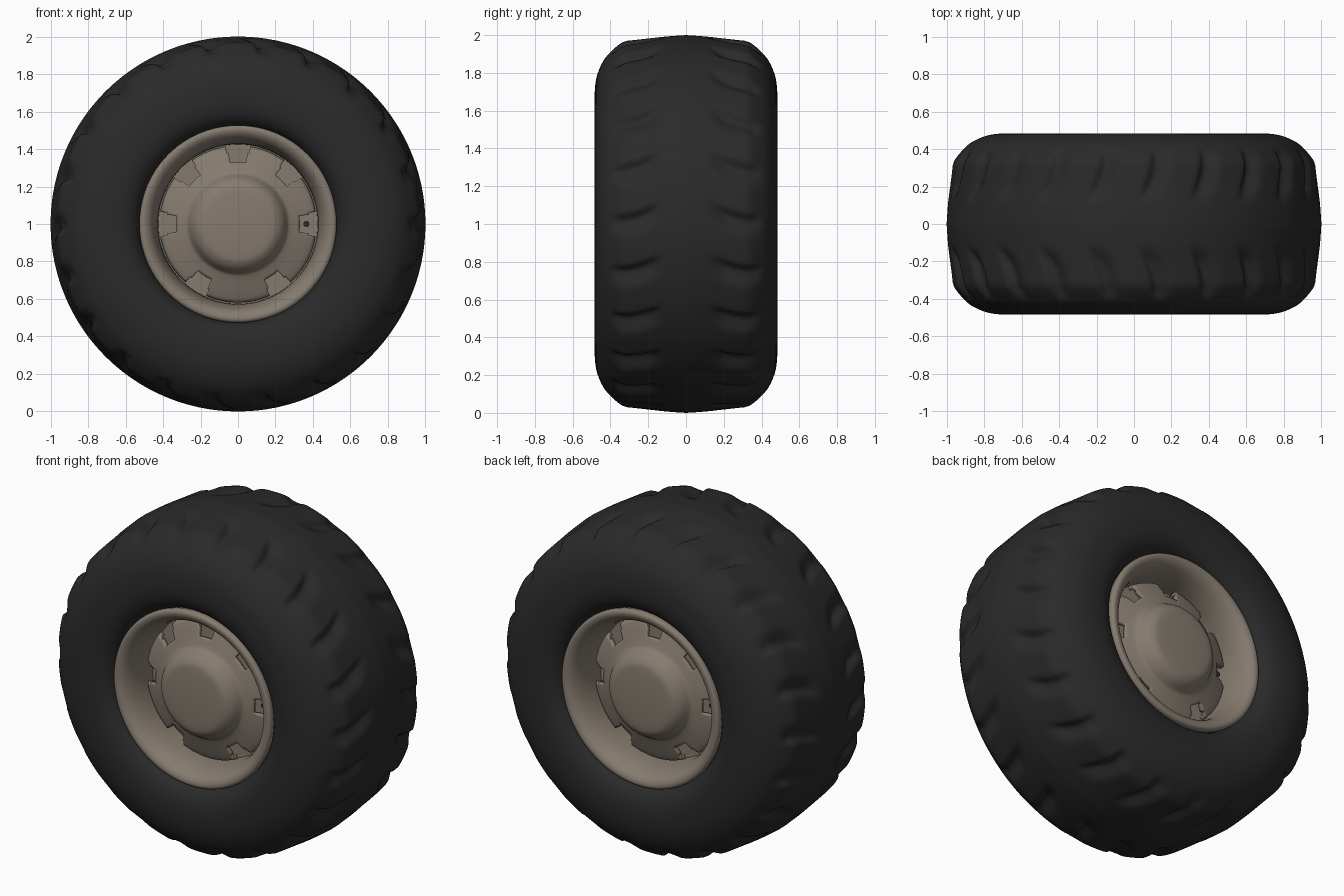
import bpy, bmesh, math
from mathutils import Vector

cube = bpy.data.objects.get("Cube")
if cube:
    bpy.data.objects.remove(cube, do_unlink=True)


def material(name, color, rough):
    m = bpy.data.materials.new(name)
    m.use_nodes = True
    m.diffuse_color = (*color, 1)
    bsdf = m.node_tree.nodes["Principled BSDF"]
    bsdf.inputs["Base Color"].default_value = (*color, 1)
    bsdf.inputs["Roughness"].default_value = rough
    return m


rubber = material("dark rubber", (0.023, 0.023, 0.023), 0.8)
metal = material("taupe metal", (0.235, 0.198, 0.16), 0.6)


def step(a, b, x):
    t = min(1, max(0, (x - a) / (b - a)))
    return t * t * (3 - 2 * t)


def curve(points, n):
    """Smooth a (radius, depth) profile through its points."""
    p = [Vector(q) for q in points]
    p = [2 * p[0] - p[1]] + p + [2 * p[-1] - p[-2]]
    out = []
    for a, b, c, d in zip(p, p[1:], p[2:], p[3:]):
        for i in range(n):
            t = i / n
            out.append(0.5 * (2 * b + (c - a) * t + (2 * a - 5 * b + 4 * c - d) * t ** 2
                              + (3 * b - a - 3 * c + d) * t ** 3))
    return out + [p[-2]]


def both_sides(half):
    """Mirror a profile that starts on the centre plane."""
    return [Vector((r, -d)) for r, d in reversed(half[1:])] + list(half)


def revolve(name, profile, segments, mat, closed=False, radius=None, skip=None, angle=40):
    """Turn a profile around the wheel axle, which lies along y."""
    bm = bmesh.new()
    rings = []
    for i in range(segments):
        a = 2 * math.pi * i / segments
        ring = []
        for r, y in profile:
            rr = radius(r, y, a) if radius else r
            ring.append(bm.verts.new((rr * math.cos(a), y, 1 + rr * math.sin(a))))
        rings.append(ring)
    n = len(profile)
    for i in range(segments):
        one, two = rings[i], rings[(i + 1) % segments]
        for j in range(n if closed else n - 1):
            k = (j + 1) % n
            mid = (profile[j][0] + profile[k][0]) / 2
            if skip and skip(mid, 360 * (i + 0.5) / segments):
                continue
            bm.faces.new((one[j], one[k], two[k], two[j]))
    bmesh.ops.remove_doubles(bm, verts=bm.verts, dist=0.0001)
    bmesh.ops.recalc_face_normals(bm, faces=bm.faces)
    mesh = bpy.data.meshes.new(name)
    bm.to_mesh(mesh)
    bm.free()
    mesh.materials.append(mat)
    obj = bpy.data.objects.new(name, mesh)
    bpy.context.collection.objects.link(obj)
    bpy.ops.object.select_all(action="DESELECT")
    obj.select_set(True)
    bpy.context.view_layer.objects.active = obj
    bpy.ops.object.shade_smooth_by_angle(angle=math.radians(angle))
    return obj


# Tyre with curved lug grooves sunk into both shoulders
LUGS = 22


def tread(r, y, a):
    d = abs(y)
    if r < 0.8:
        return r
    reach = step(0.1, 0.22, d) * (1 - step(0.34, 0.41, d))
    bend = 0.3 * max(0, (0.38 - d) / 0.26) ** 2
    u = (a * LUGS / (2 * math.pi) - 0.2 - bend) % 1
    # gentle ramp down, then a steep wall back up
    groove = step(0.5, 0.84, u) * (1 - step(0.86, 1.0, u))
    return r - 0.034 * reach * groove


crown = curve([(1, 0), (0.993, 0.1), (0.982, 0.2), (0.97, 0.31)], 6)
shoulder = curve([(0.97, 0.31), (0.957, 0.345), (0.91, 0.4), (0.86, 0.44), (0.79, 0.47),
                  (0.72, 0.482), (0.64, 0.482), (0.58, 0.465), (0.54, 0.43),
                  (0.515, 0.37), (0.5, 0.3)], 3)
revolve("tyre", both_sides(crown + shoulder[1:]), LUGS * 16, rubber,
        closed=True, radius=tread, angle=60)

# Rim: broad rolled lip on each side around a deep barrel
rim_half = [Vector((0.425, 0))] + curve(
    [(0.425, 0.2), (0.428, 0.29), (0.434, 0.34), (0.446, 0.385), (0.464, 0.42), (0.488, 0.44),
     (0.51, 0.444), (0.524, 0.434), (0.526, 0.41), (0.515, 0.385), (0.49, 0.36)], 3)
revolve("rim", both_sides(rim_half), 96, metal, closed=True)

# Backing plate seen through the notches
revolve("backing_plate", [(0, -0.21), (0.427, -0.21), (0.427, 0.21), (0, 0.21)], 96, metal)

# Hub dishes: domed cap, with notches cut into the outer edge
NOTCHES = (0, 45, 90, 135, 180, 237, 303)


def in_notch(r, deg):
    for n in NOTCHES:
        off = abs((deg - n + 180) % 360 - 180)
        if r > 0.33 and off < (7.5 if r < 0.385 else 9):
            return True
    return False


hub_profile = curve([(0.42, 0.245), (0.414, 0.275), (0.4, 0.287), (0.37, 0.3), (0.33, 0.315),
                     (0.29, 0.33), (0.268, 0.342), (0.254, 0.366), (0.237, 0.392),
                     (0.212, 0.412), (0.18, 0.422), (0.09, 0.428), (0, 0.43)], 3)
for side, label in ((-1, "front"), (1, "back")):
    profile = [(r, side * d) for r, d in hub_profile]
    hub = revolve(label + "_hub_dish", profile, 240, metal, skip=in_notch, angle=50)
    # make the shell face outward before thickening it inward
    tip = min(hub.data.polygons, key=lambda f: (f.center - Vector((0, side, 1))).length)
    if tip.normal.y * side < 0:
        hub.data.flip_normals()
    shell = hub.modifiers.new("Thickness", "SOLIDIFY")
    shell.thickness = 0.025
    shell.offset = -1

# Valve stem tucked into one notch on each side
for side, label in ((-1, "front"), (1, "back")):
    bpy.ops.mesh.primitive_cylinder_add(vertices=12, radius=0.016, depth=0.08,
                                        location=(-0.365 * side, side * 0.24, 1),
                                        rotation=(math.pi / 2, 0, 0))
    stem = bpy.context.object
    stem.name = label + "_valve_stem"
    stem.data.materials.append(rubber)
    bpy.ops.object.shade_smooth_by_angle(angle=math.radians(40))
